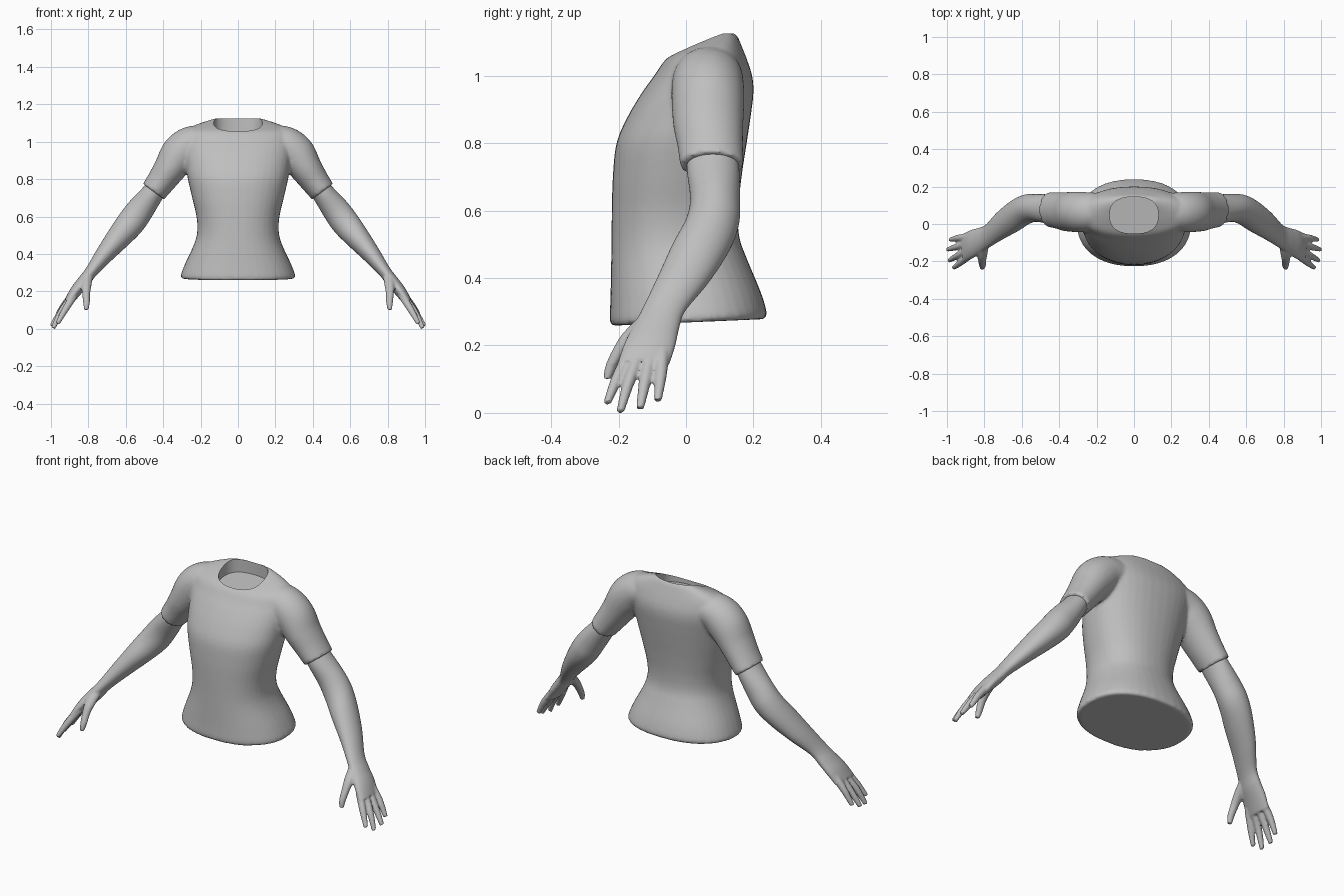
import bpy, bmesh, math
from mathutils import Vector

if "Cube" in bpy.data.objects:
    bpy.data.objects.remove(bpy.data.objects["Cube"])

grey = bpy.data.materials.new("plain_grey")
grey.diffuse_color = (0.52, 0.52, 0.52, 1)
grey.use_nodes = True
grey.node_tree.nodes["Principled BSDF"].inputs["Base Color"].default_value = grey.diffuse_color
SIDES = 40


def smooth_path(rows, steps=5):
    """Catmull-Rom interpolation of rows of numbers."""
    out = []
    n = len(rows)
    for i in range(n - 1):
        a, b, c, d = rows[max(i - 1, 0)], rows[i], rows[i + 1], rows[min(i + 2, n - 1)]
        for k in range(steps):
            t = k / steps
            out.append([0.5 * (2 * q + (r - p) * t + (2 * p - 5 * q + 4 * r - s) * t * t
                               + (3 * q - p - 3 * r + s) * t ** 3)
                        for p, q, r, s in zip(a, b, c, d)])
    return out + [list(rows[-1])]


def unit_ring(power=2.0):
    """Rounded ring of radius 1; a higher power is boxier."""
    ring = []
    for i in range(SIDES):
        a = 2 * math.pi * i / SIDES
        c, s = math.cos(a), math.sin(a)
        ring.append((math.copysign(abs(c) ** (2 / power), c),
                     math.copysign(abs(s) ** (2 / power), s)))
    return ring


def skin(bm, rings):
    """Closed tube through rings of points."""
    loops = [[bm.verts.new(p) for p in r] for r in rings]
    for a, b in zip(loops, loops[1:]):
        for i in range(SIDES):
            j = (i + 1) % SIDES
            bm.faces.new((a[i], a[j], b[j], b[i]))
    bm.faces.new(loops[0])
    bm.faces.new(loops[-1])


def limb(bm, rows, side):
    """Tube along rows of (x, y, z, thickness, half width in y)."""
    rows = smooth_path(rows)
    pts = [Vector(r[:3]) for r in rows]
    rings = []
    for i, r in enumerate(rows):
        t = pts[min(i + 1, len(pts) - 1)] - pts[max(i - 1, 0)]
        v = t.cross(Vector((0, 1, 0))).normalized()
        ring = []
        for c, s in unit_ring():
            p = pts[i] + v * (c * r[3]) + Vector((0, s * r[4], 0))
            ring.append((p.x * side, p.y, p.z))
        rings.append(ring)
    skin(bm, rings)


def make(name, bm):
    bmesh.ops.recalc_face_normals(bm, faces=bm.faces)
    me = bpy.data.meshes.new(name)
    bm.to_mesh(me)
    bm.free()
    ob = bpy.data.objects.new(name, me)
    bpy.context.collection.objects.link(ob)
    me.materials.append(grey)
    return ob


def finish(ob, voxel, iterations, cutter=None):
    """Fuse the overlapping tubes into one skin and smooth it."""
    bpy.ops.object.select_all(action='DESELECT')
    bpy.context.view_layer.objects.active = ob
    ob.select_set(True)
    m = ob.modifiers.new("fuse", 'REMESH')
    m.mode = 'VOXEL'
    m.voxel_size = voxel
    m = ob.modifiers.new("soften", 'SMOOTH')
    m.factor = 0.5
    m.iterations = iterations
    if cutter:
        m = ob.modifiers.new("neck_cut", 'BOOLEAN')
        m.operation = 'DIFFERENCE'
        m.solver = 'EXACT'
        m.object = cutter
    for m in list(ob.modifiers):
        bpy.ops.object.modifier_apply(modifier=m.name)
    if not ob.data.materials:
        ob.data.materials.append(grey)
    bpy.ops.object.shade_smooth_by_angle(angle=math.radians(40))


# Shirt body: height, half width, front y, back y
body = [(0.268, 0.300, -0.220, 0.232), (0.285, 0.306, -0.226, 0.240), (0.35, 0.282, -0.224, 0.222),
        (0.45, 0.236, -0.222, 0.182), (0.52, 0.218, -0.221, 0.158), (0.60, 0.222, -0.220, 0.155),
        (0.70, 0.245, -0.217, 0.165), (0.80, 0.268, -0.206, 0.180), (0.88, 0.280, -0.172, 0.192),
        (0.95, 0.290, -0.130, 0.200), (1.00, 0.295, -0.094, 0.196), (1.05, 0.290, -0.058, 0.180),
        (1.08, 0.250, -0.008, 0.168), (1.105, 0.185, 0.045, 0.158), (1.125, 0.120, 0.090, 0.148)]
bm = bmesh.new()
rings = []
for z, w, f, b in smooth_path(body):
    tilt = 0.13 * max(0, 0.6 - z)
    ring = []
    for c, s in unit_ring(2.25):
        y = (f + b) / 2 + s * (b - f) / 2
        ring.append((c * w, y, z + tilt * y))
    rings.append(ring)
skin(bm, rings)

# Short sleeves
sleeve = [(0.17, 0.07, 1.00, 0.085, 0.095), (0.25, 0.065, 0.985, 0.098, 0.105),
          (0.31, 0.065, 0.935, 0.103, 0.108), (0.365, 0.066, 0.855, 0.087, 0.104),
          (0.41, 0.072, 0.79, 0.077, 0.097), (0.452, 0.077, 0.733, 0.070, 0.094)]
for side in (1, -1):
    limb(bm, sleeve, side)
shirt = make("shirt", bm)

# Neck opening
bm = bmesh.new()
skin(bm, [[(c * 0.13, 0.047 + s * 0.098, z + k * s) for c, s in unit_ring(2.5)]
          for z, k in ((1.043, 0.012), (1.25, 0))])
cutter = make("neck_cutter", bm)
cutter.hide_render = True
finish(shirt, 0.009, 5, cutter)
bpy.data.objects.remove(cutter)

# Arms with palm, fingers and thumb
arm = [(0.40, 0.075, 0.80, 0.055, 0.07), (0.455, 0.08, 0.725, 0.060, 0.078),
       (0.525, 0.086, 0.633, 0.073, 0.074), (0.575, 0.078, 0.565, 0.075, 0.080),
       (0.635, 0.045, 0.492, 0.066, 0.087), (0.715, -0.008, 0.395, 0.049, 0.079),
       (0.785, -0.066, 0.305, 0.034, 0.065), (0.827, -0.090, 0.25, 0.034, 0.070),
       (0.868, -0.108, 0.20, 0.031, 0.077), (0.905, -0.126, 0.145, 0.024, 0.078)]
# base point, middle point and tip
fingers = [((0.875, -0.165, 0.18), (0.925, -0.205, 0.10), (0.965, -0.234, 0.028)),
           ((0.885, -0.138, 0.17), (0.945, -0.170, 0.09), (0.988, -0.195, 0.003)),
           ((0.890, -0.105, 0.17), (0.948, -0.122, 0.09), (0.996, -0.136, 0.014)),
           ((0.885, -0.070, 0.18), (0.940, -0.075, 0.11), (0.982, -0.084, 0.036))]
thumb = [(0.80, -0.105, 0.29, 0.026, 0.028), (0.81, -0.158, 0.235, 0.027, 0.030),
         (0.812, -0.197, 0.185, 0.021, 0.022), (0.810, -0.221, 0.14, 0.018, 0.018),
         (0.812, -0.234, 0.101, 0.012, 0.012)]
for side, name in ((1, "left_arm"), (-1, "right_arm")):
    bm = bmesh.new()
    limb(bm, arm, side)
    limb(bm, thumb, side)
    for base, mid, tip in fingers:
        limb(bm, [(*base, 0.021, 0.021), (*mid, 0.018, 0.018), (*tip, 0.012, 0.012)], side)
    finish(make(name, bm), 0.006, 4)
